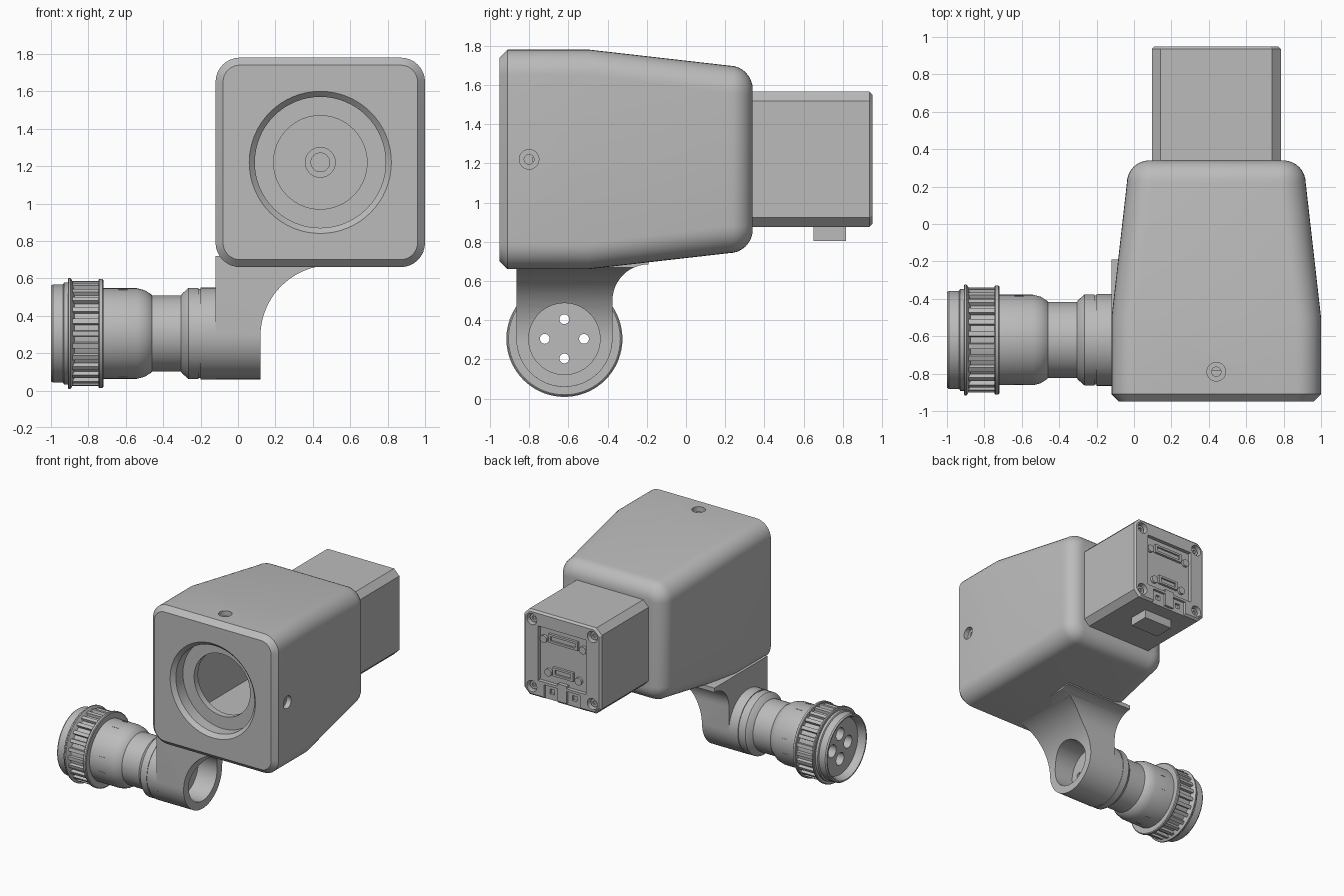
import bpy, bmesh
from math import sin, cos, pi
from mathutils import Vector

if "Cube" in bpy.data.objects:
    bpy.data.objects.remove(bpy.data.objects["Cube"])

grey = bpy.data.materials.new("plain grey")
grey.use_nodes = True
grey.diffuse_color = (0.5, 0.5, 0.5, 1)
grey.node_tree.nodes["Principled BSDF"].inputs["Base Color"].default_value = (0.5, 0.5, 0.5, 1)

CX, CZ = 0.44, 1.22          # housing axis
PY, PZ = -0.62, 0.305        # plug axis


def loft(name, rings):
    """Solid skin over a list of closed rings, capped at both ends."""
    bm = bmesh.new()
    loops = [[bm.verts.new(p) for p in ring] for ring in rings]
    n = len(loops[0])
    for a, b in zip(loops, loops[1:]):
        for i in range(n):
            j = (i + 1) % n
            bm.faces.new((a[i], a[j], b[j], b[i]))
    bm.faces.new(loops[0])
    bm.faces.new(loops[-1])
    bmesh.ops.recalc_face_normals(bm, faces=bm.faces)
    mesh = bpy.data.meshes.new(name)
    bm.to_mesh(mesh)
    bm.free()
    mesh.materials.append(grey)
    ob = bpy.data.objects.new(name, mesh)
    bpy.context.collection.objects.link(ob)
    return ob


def lathe(name, axis, centre, profile, seg=64):
    """Turn (position, radius) pairs around an x, y or z axis."""
    def point(t, r, i):
        u, v = r * cos(2 * pi * i / seg), r * sin(2 * pi * i / seg)
        a, b = centre
        return {"x": (t, a + u, b + v), "y": (a + u, t, b + v), "z": (a + u, b + v, t)}[axis]
    return loft(name, [[point(t, r, i) for i in range(seg)] for t, r in profile])


def box(name, x, y, z):
    return loft(name, [[(a, b, c) for a, b in ((x[0], y[0]), (x[1], y[0]), (x[1], y[1]), (x[0], y[1]))]
                       for c in z])


def boolean(ob, cutters, operation="DIFFERENCE"):
    """Apply each cutter to the object, then discard it."""
    for cutter in cutters:
        cutter.hide_render = True
        mod = ob.modifiers.new("cut", "BOOLEAN")
        mod.object, mod.operation, mod.solver = cutter, operation, "EXACT"
        bpy.context.view_layer.update()
        new = bpy.data.meshes.new_from_object(ob.evaluated_get(bpy.context.evaluated_depsgraph_get()))
        ob.modifiers.clear()
        ob.data = new
        bpy.data.objects.remove(cutter)


def arc(cx, cy, r, start, end, n):
    return [(cx + r * cos(start + (end - start) * i / n), cy + r * sin(start + (end - start) * i / n))
            for i in range(n + 1)]


def rounded(y, half, r, n=8):
    """Rounded square across the housing axis."""
    k, pts = half - r, []
    for q, (sx, sz) in enumerate(((1, 1), (-1, 1), (-1, -1), (1, -1))):
        pts += arc(CX + sx * k, CZ + sz * k, r, q * pi / 2, (q + 1) * pi / 2, n)
    return [(x, y, z) for x, z in pts]


# Tapered housing with a chamfered front and rounded back
rings = [rounded(-0.95, 0.52, 0.09), rounded(-0.91, 0.56, 0.13), rounded(-0.5, 0.56, 0.13)]
for i in range(9):
    t = i / 8 * pi / 2
    drop = 0.12 * (1 - cos(t))
    rings.append(rounded(0.22 + 0.12 * sin(t), 0.478 - drop, 0.14 - drop))
housing = loft("housing", rings)
boolean(housing, [
    lathe("lens_bore", "y", (CX, CZ), [(-0.96, 0.39), (-0.92, 0.35), (-0.83, 0.35)]),
    lathe("lens_hole", "y", (CX, CZ), [(-0.9, 0.25), (-0.7, 0.25)]),
    box("cavity", (CX - 0.42, CX + 0.42), (-0.78, 0.15), (CZ - 0.42, CZ + 0.42)),
    lathe("cable_seat", "y", (CX, CZ), [(0.1, 0.08), (0.18, 0.08), (0.18, 0.05), (0.25, 0.05)], 32),
    lathe("top_screw_hole", "z", (CX, -0.79), [(1.5, 0.025), (1.74, 0.025), (1.74, 0.05), (1.9, 0.05)], 32),
    lathe("side_screw_hole", "x", (-0.8, CZ), [(0.8, 0.025), (0.96, 0.025), (0.96, 0.05), (1.1, 0.05)], 32),
])


# Chamfered camera box at the back
def octagon(y, half, c):
    k = half - c
    pts = [(half, -k), (half, k), (k, half), (-k, half), (-half, k), (-half, -k), (-k, -half), (k, -half)]
    return [(CX + a, y, CZ + b) for a, b in pts]


camera_box = loft("camera_box", [octagon(0.3, 0.345, 0.048), octagon(0.935, 0.345, 0.048),
                                 octagon(0.95, 0.33, 0.045)])
corners = [(sx, sz) for sx in (-1, 1) for sz in (-1, 1)]
cutters = [lathe("corner_recess", "y", (CX + 0.27 * sx, CZ + 0.27 * sz), [(0.9, 0.045), (1, 0.045)], 24)
           for sx, sz in corners]
cutters += [box("panel_recess", (CX - 0.215, CX + 0.215), (0.92, 1), (1.01, 1.45)),
            box("bottom_notch", (CX - 0.16, CX + 0.16), (0.93, 1), (0.8, 0.99))]
cutters += [box("small_slot", (CX + s * 0.1 - 0.02, CX + s * 0.1 + 0.02), (0.91, 1), (0.92, 0.96))
            for s in (-1, 1)]
boolean(camera_box, cutters)
for sx, sz in corners:
    screw = lathe("corner_screw", "y", (CX + 0.27 * sx, CZ + 0.27 * sz), [(0.89, 0.032), (0.925, 0.032)], 24)
    boolean(screw, [lathe("socket", "y", (CX + 0.27 * sx, CZ + 0.27 * sz), [(0.91, 0.016), (1, 0.016)], 6)])

# Rear sockets and the mounting foot
for z, half in ((1.37, 0.13), (1.11, 0.09)):
    socket = box("rear_socket", (CX - half, CX + half), (0.91, 0.94), (z - 0.035, z + 0.035))
    boolean(socket, [box("socket_slot", (CX - half + 0.02, CX + half - 0.02), (0.925, 1), (z - 0.018, z + 0.018))])
    for s in (-1, 1):
        lathe("socket_screw", "y", (CX + s * (half + 0.045), z - 0.02), [(0.91, 0.03), (0.94, 0.03)], 20)
box("rear_tab", (CX - 0.04, CX + 0.04), (0.91, 0.95), (0.89, 1.03))
box("camera_foot", (CX - 0.13, CX + 0.13), (0.65, 0.815), (0.805, 0.9))


# Arm: front outline crossed with side outline
front = [(-0.12, 0), (0.12, 0)] + arc(0.5, 0.29, 0.38, pi, pi / 2, 20) + [(0.5, 0.72), (-0.12, 0.72)]
side = arc(PY, PZ, 0.245, -pi, 0, 32) + arc(-0.19, 0.5, 0.185, pi, pi / 2, 12) + [(-0.19, 0.72), (PY - 0.245, 0.72)]
arm = loft("arm", [[(x, y, z) for x, z in front] for y in (-1, 0)])
boolean(arm, [loft("arm_side", [[(x, y, z) for y, z in side] for x in (-0.3, 0.7)])], "INTERSECT")
PINS = [(PY + 0.1, PZ), (PY - 0.1, PZ), (PY, PZ + 0.1), (PY, PZ - 0.1)]


def pin_holes():
    return [lathe("pin_hole", "x", c, [(-1.1, 0.05), (-0.8, 0.05), (-0.8, 0.025), (0.1, 0.025)], 24) for c in PINS]


boolean(arm, [lathe("arm_bore", "x", (PY, PZ), [(-0.05, 0.182), (0.4, 0.182)])] + pin_holes())

# Turned plug body with a recessed face
plug = lathe("plug", "x", (PY, PZ), [
    (-0.94, 0.2), (-0.94, 0.225), (-0.985, 0.235), (-1, 0.245), (-1, 0.255), (-0.99, 0.262),
    (-0.935, 0.262), (-0.93, 0.272), (-0.91, 0.272), (-0.91, 0.29), (-0.905, 0.296), (-0.895, 0.296),
    (-0.885, 0.28), (-0.875, 0.258), (-0.745, 0.258), (-0.745, 0.288), (-0.74, 0.292), (-0.725, 0.292),
    (-0.72, 0.285), (-0.72, 0.242), (-0.54, 0.242), (-0.5, 0.232), (-0.465, 0.21), (-0.46, 0.203),
    (-0.305, 0.203), (-0.3, 0.212), (-0.265, 0.243), (-0.21, 0.243), (-0.21, 0.239), (-0.2, 0.239),
    (-0.2, 0.245), (-0.12, 0.245)], 72)
boolean(plug, pin_holes())

# Grip ribs around the coupling ring and index marks on the sleeve
RIBS = 26


def radial_bar(name, angle, x, r, width):
    d, t = Vector((0, cos(angle), sin(angle))), Vector((0, -sin(angle), cos(angle)))
    c = Vector((0, PY, PZ))
    return loft(name, [[c + Vector((px, 0, 0)) + d * pr + t * s for pr, s in
                        ((r[0], -width), (r[1], -width * 0.8), (r[1], width * 0.8), (r[0], width))] for px in x])


for i in range(RIBS):
    radial_bar("grip_rib", 2 * pi * i / RIBS, (-0.89, -0.735), (0.24, 0.28), 0.017)
for quarter in range(4):
    for s in (-0.25, 0.25):
        radial_bar("index_mark", quarter * pi / 2 + s, (-0.64, -0.59), (0.236, 0.244), 0.004)

# Smooth curved surfaces, keep edges crisp
bpy.ops.object.select_all(action="DESELECT")
for ob in bpy.context.collection.objects:
    if ob.type == "MESH" and ob.data.materials and ob.data.materials[0] == grey:
        ob.select_set(True)
        bpy.context.view_layer.objects.active = ob
bpy.ops.object.shade_smooth_by_angle(angle=0.5)
